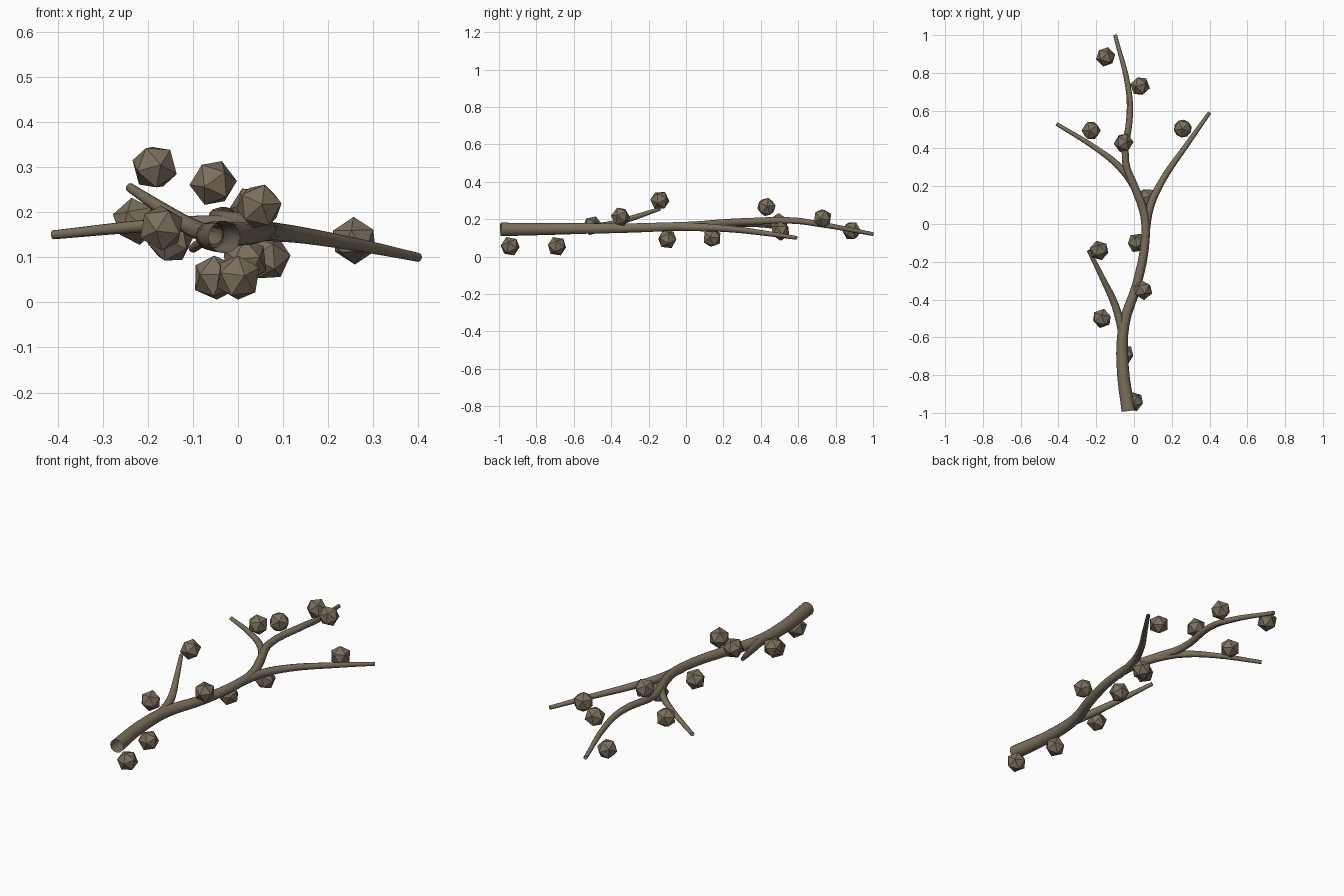
import bpy
from mathutils import Vector, Euler

cube = bpy.data.objects.get("Cube")
if cube:
    bpy.data.objects.remove(cube, do_unlink=True)

bark = bpy.data.materials.new("bark_brown")
bark.use_nodes = True
bark.diffuse_color = (0.2, 0.16, 0.11, 1)
bark.node_tree.nodes["Principled BSDF"].inputs["Base Color"].default_value = (0.2, 0.16, 0.11, 1)


def branch(name, points):
    """Tapered open tube through (x, y, z, radius) points."""
    curve = bpy.data.curves.new(name, "CURVE")
    curve.dimensions = "3D"
    curve.bevel_depth = 1.0
    curve.bevel_resolution = 4
    curve.resolution_u = 4
    spline = curve.splines.new("BEZIER")
    spline.bezier_points.add(len(points) - 1)
    for bp, (x, y, z, r) in zip(spline.bezier_points, points):
        bp.co = (x, y, z)
        bp.radius = r
        bp.handle_left_type = bp.handle_right_type = "AUTO"
    obj = bpy.data.objects.new(name, curve)
    bpy.context.collection.objects.link(obj)
    curve.materials.append(bark)
    bpy.ops.object.select_all(action="DESELECT")
    obj.select_set(True)
    bpy.context.view_layer.objects.active = obj
    bpy.ops.object.convert(target="MESH")
    bpy.ops.object.shade_smooth_by_angle()


def bud(index, position):
    """Low-poly twenty-sided bud."""
    bpy.ops.mesh.primitive_ico_sphere_add(subdivisions=1, radius=0.053, location=position,
                                          rotation=(0.4 + index, 0.7 * index, 0.3 * index))
    obj = bpy.context.object
    obj.name = f"bud_{index + 1}"
    obj.data.materials.append(bark)


# Main stem, running from the cut end to the rear tip
branch("main_stem", [
    (-0.03, -0.99, 0.145, 0.036), (-0.06, -0.75, 0.147, 0.032), (-0.052, -0.53, 0.15, 0.028),
    (0.015, -0.32, 0.152, 0.025), (0.06, -0.08, 0.16, 0.023), (0.055, 0.05, 0.165, 0.023),
    (0.01, 0.18, 0.177, 0.021), (-0.045, 0.33, 0.187, 0.019), (-0.022, 0.58, 0.192, 0.017),
    (-0.03, 0.72, 0.172, 0.015), (-0.1, 1.0, 0.12, 0.01)])

# Side twigs
branch("front_right_twig", [
    (-0.055, -0.6, 0.15, 0.022), (-0.1, -0.43, 0.165, 0.02),
    (-0.165, -0.29, 0.205, 0.015), (-0.24, -0.14, 0.255, 0.01)])
branch("rear_right_twig", [
    (0.055, 0.05, 0.165, 0.021), (0.0, 0.2, 0.172, 0.021), (-0.08, 0.305, 0.175, 0.018),
    (-0.2, 0.4, 0.17, 0.014), (-0.41, 0.53, 0.15, 0.01)])
branch("rear_left_twig", [
    (0.06, -0.05, 0.158, 0.022), (0.085, 0.09, 0.156, 0.021), (0.15, 0.23, 0.148, 0.018),
    (0.28, 0.42, 0.125, 0.014), (0.4, 0.59, 0.1, 0.01)])

# Buds along the stem and twigs
buds = [
    (0.0, -0.94, 0.055), (-0.05, -0.69, 0.055), (-0.17, -0.5, 0.165), (0.047, -0.35, 0.213),
    (-0.185, -0.14, 0.3), (0.015, -0.1, 0.093), (0.065, 0.14, 0.1), (-0.055, 0.43, 0.265),
    (-0.227, 0.495, 0.18), (0.258, 0.505, 0.137), (0.032, 0.73, 0.205), (-0.15, 0.885, 0.138)]
for i, position in enumerate(buds):
    bud(i, position)
